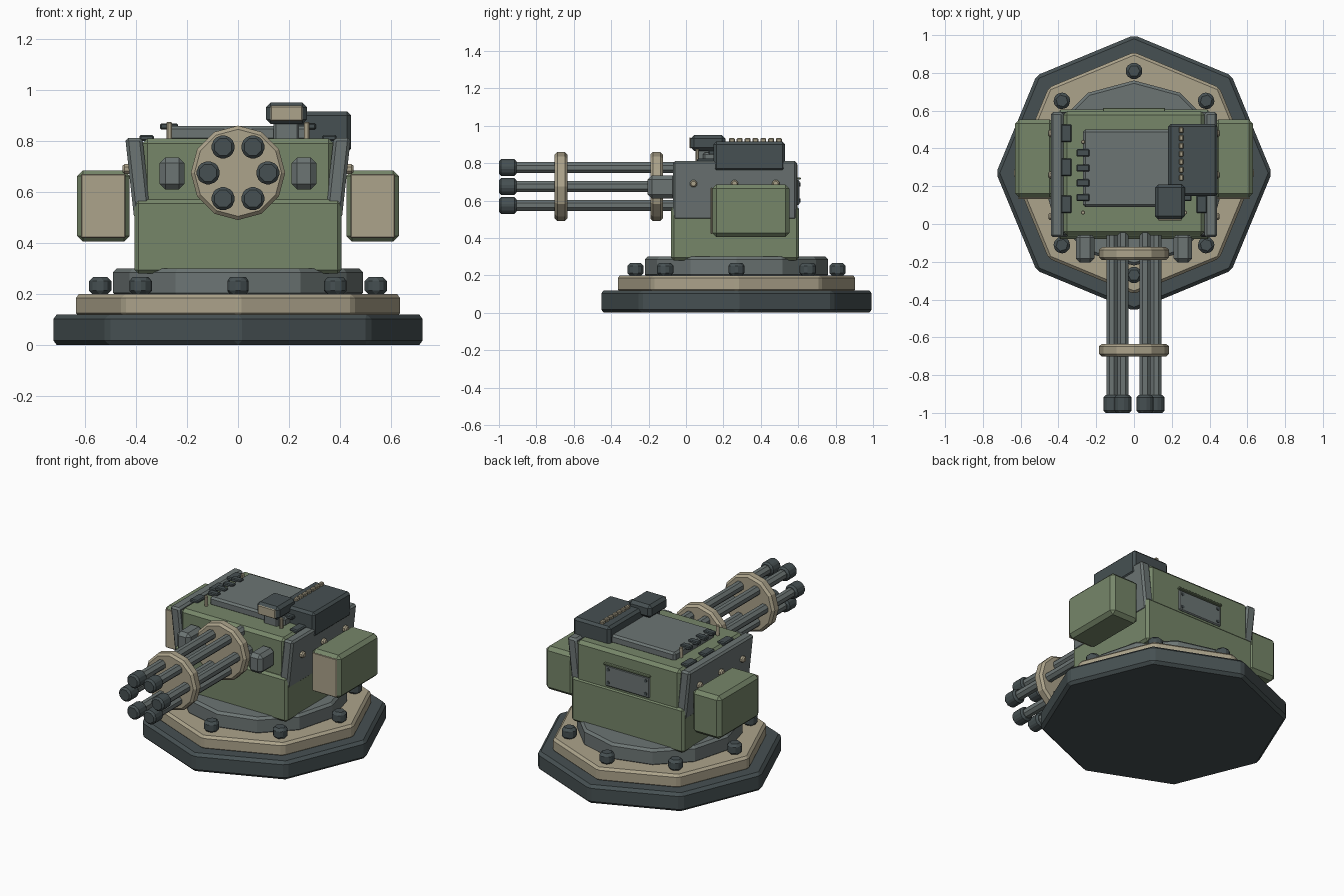
import bpy, bmesh, math
from mathutils import Matrix, Vector

if "Cube" in bpy.data.objects:
    bpy.data.objects.remove(bpy.data.objects["Cube"])

def mat(name, r, g, b):
    m = bpy.data.materials.new(name)
    lin = [((c / 255 + 0.055) / 1.055) ** 2.4 for c in (r, g, b)]
    m.diffuse_color = (*lin, 1)
    m.use_nodes = True
    m.node_tree.nodes["Principled BSDF"].inputs["Base Color"].default_value = m.diffuse_color
    return m

GREEN = mat("olive green", 118, 134, 105)
TAN = mat("sand tan", 172, 163, 139)
GREY = mat("steel grey", 108, 117, 116)
DARK = mat("dark slate", 70, 80, 82)

def finish(name, bm, material, bevel):
    bmesh.ops.recalc_face_normals(bm, faces=bm.faces)
    me = bpy.data.meshes.new(name)
    bm.to_mesh(me)
    bm.free()
    me.materials.append(material)
    ob = bpy.data.objects.new(name, me)
    bpy.context.collection.objects.link(ob)
    if bevel:
        mod = ob.modifiers.new("edge", 'BEVEL')
        mod.width, mod.segments, mod.limit_method = bevel, 1, 'ANGLE'
        mod.angle_limit = math.radians(35)
    return ob

def box(name, x, y, z, material, bevel=0.012, shear=0.0):
    """Box from (min, max) ranges; shear leans x outward with height."""
    bm = bmesh.new()
    bmesh.ops.create_cube(bm, size=1)
    for v in bm.verts:
        v.co = Vector([a[0] if c < 0 else a[1] for a, c in zip((x, y, z), v.co)])
        v.co.x += shear * (v.co.z - z[0])
    return finish(name, bm, material, bevel)

def pair(name, x, y, z, material, bevel=0.012, shear=0.0):
    box(name + "_right", x, y, z, material, bevel, shear)
    box(name + "_left", (-x[1], -x[0]), y, z, material, bevel, -shear)

def prism(name, n, r, center, depth, material, axis='Z', bevel=0.012, turn=0.0):
    """Regular prism centred on a point along an axis."""
    bm = bmesh.new()
    bmesh.ops.create_cone(bm, cap_ends=True, segments=n, radius1=r, radius2=r, depth=depth)
    m = Matrix.Rotation(turn, 4, 'Z')
    if axis == 'Y':
        m = Matrix.Rotation(math.pi / 2, 4, 'X') @ m
    elif axis == 'X':
        m = Matrix.Rotation(math.pi / 2, 4, 'Y') @ m
    bm.transform(Matrix.Translation(center) @ m)
    return finish(name, bm, material, bevel)

# Stepped base
CY = 0.27
prism("base_foot", 8, 0.73, (0, CY, 0.06), 0.12, DARK, bevel=0.018)
prism("base_plate", 8, 0.64, (0, CY, 0.155), 0.09, TAN, bevel=0.015)
prism("turntable", 12, 0.49, (0, CY, 0.245), 0.11, GREY, bevel=0.015)

# Ring of bolts
for i in range(8):
    a = i * math.pi / 4
    prism(f"base_bolt_{i}", 6, 0.05, (0.54 * math.cos(a), CY + 0.54 * math.sin(a), 0.232),
          0.07, DARK, turn=a, bevel=0.016)

# Hull
box("lower_hull", (-0.405, 0.405), (-0.08, 0.605), (0.28, 0.57), GREEN, 0.015)
box("upper_hull", (-0.375, 0.375), (-0.06, 0.597), (0.5, 0.81), GREEN, 0.02)
pair("side_armor", (0.34, 0.407), (-0.07, 0.593), (0.495, 0.812), GREY, 0.012, 0.11)
for s in (-1, 1):
    for y in (0.04, 0.26, 0.48):
        prism("side_rivet", 8, 0.022, (s * 0.432, y, 0.69), 0.04, TAN, 'X', 0.008)

# Rear access panel with screws
box("rear_panel", (-0.16, 0.16), (0.58, 0.606), (0.575, 0.71), GREY, 0.006)
box("rear_panel_lip", (-0.165, 0.165), (0.58, 0.614), (0.712, 0.724), GREEN, 0.003)
for x in (-0.135, 0.135):
    for z in (0.6, 0.685):
        prism("panel_screw", 6, 0.011, (x, 0.607, z), 0.008, DARK, 'Y', 0)

# Side ammunition boxes with tan front plates
pair("ammo_box", (0.425, 0.63), (0.14, 0.553), (0.405, 0.685), GREEN, 0.022)
pair("ammo_box_front", (0.44, 0.615), (0.132, 0.141), (0.42, 0.67), TAN, 0.004)

# Roof hatch, hinges and pads
box("roof_hatch", (-0.27, 0.27), (0.09, 0.5), (0.80, 0.858), GREY, 0.012)
for y in (0.14, 0.218, 0.297, 0.377):
    pair("hatch_hinge", (0.235, 0.305), (y - 0.019, y + 0.019), (0.845, 0.869), DARK, 0.005)
for y in (0.06, 0.435):
    for s in (-1, 1):
        prism("hatch_stud", 8, 0.012, (s * 0.27, y, 0.84), 0.07, TAN, bevel=0.004)
for y in (0.105, 0.3, 0.48):
    pair("roof_pad", (0.33, 0.387), (y - 0.047, y + 0.047), (0.8, 0.824), DARK, 0.006)

# Roof equipment box with a row of rounds
box("roof_box", (0.18, 0.443), (0.147, 0.53), (0.755, 0.915), DARK, 0.015)
for i in range(7):
    y = 0.245 + i * 0.042
    box("belt_round", (0.238, 0.262), (y - 0.016, y + 0.016), (0.905, 0.934), TAN, 0.005)

# Sight
box("sight_mount", (0.14, 0.24), (0.06, 0.16), (0.80, 0.875), GREY, 0.008)
box("sight_body", (0.11, 0.27), (0.025, 0.21), (0.866, 0.95), DARK, 0.018)
box("sight_lens", (0.127, 0.253), (0.018, 0.026), (0.878, 0.938), TAN, 0.004)

# Gun shoulders
pair("gun_shoulder", (0.21, 0.307), (-0.205, -0.05), (0.61, 0.735), GREY, 0.022)

# Rotary gun
GZ = 0.675
for i in range(6):
    a = i * math.pi / 3
    x, z = 0.117 * math.cos(a), GZ + 0.117 * math.sin(a)
    prism(f"barrel_{i}", 8, 0.032, (x, -0.5, z), 0.92, GREY, 'Y', 0, math.pi / 8)
    prism(f"muzzle_{i}", 8, 0.049, (x, -0.953, z), 0.094, DARK, 'Y', 0.012, math.pi / 8)
for name, y in (("front_clamp", -0.668), ("rear_clamp", -0.157)):
    prism(name, 12, 0.185, (0, y, GZ), 0.068, TAN, 'Y', 0.014)
